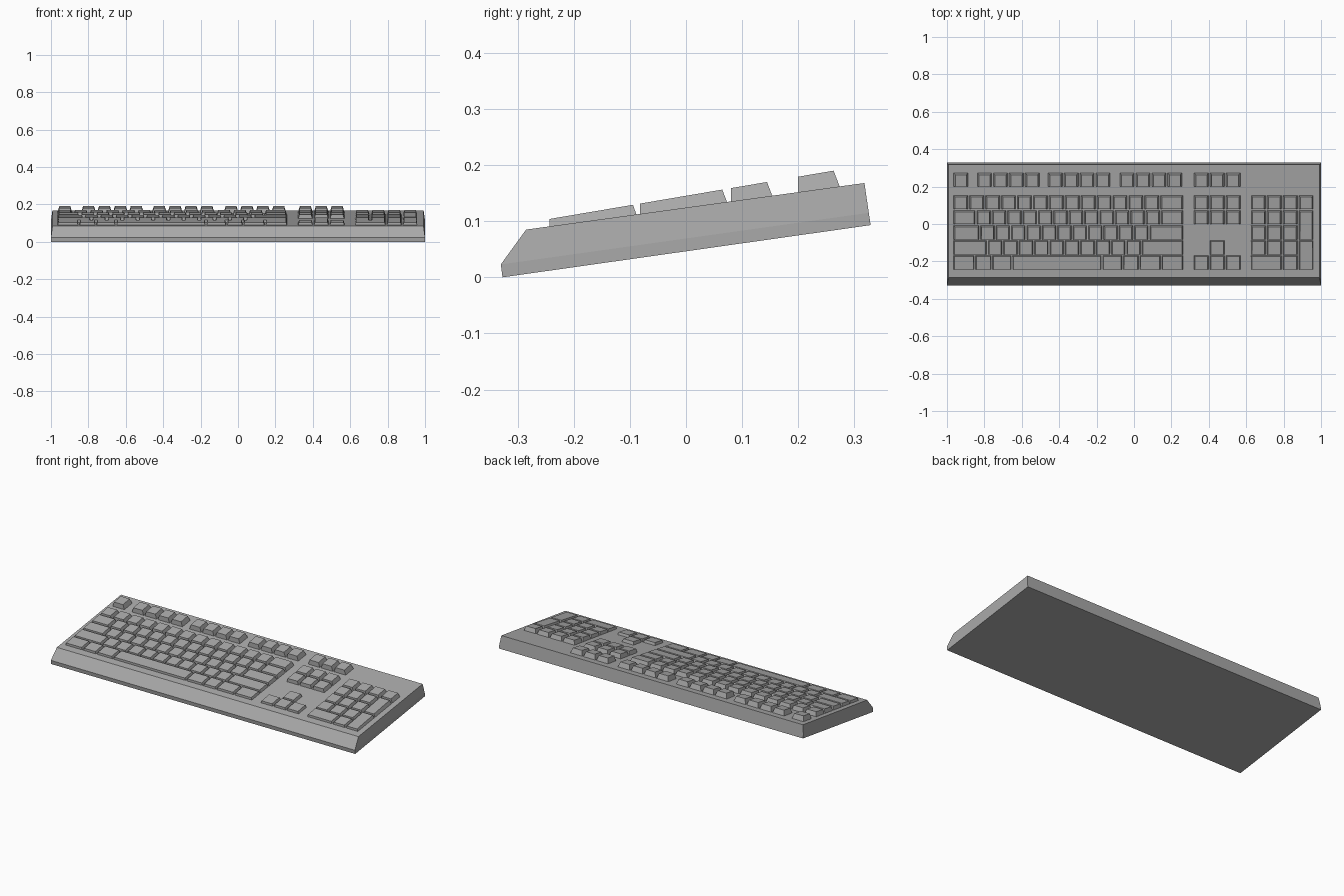
import bpy
import bmesh

cube = bpy.data.objects.get("Cube")
if cube:
    bpy.data.objects.remove(cube, do_unlink=True)

GREY = (0.4, 0.4, 0.4, 1.0)
plastic = bpy.data.materials.new("grey plastic")
plastic.use_nodes = True
plastic.diffuse_color = GREY
plastic.node_tree.nodes["Principled BSDF"].inputs["Base Color"].default_value = GREY


def loft(name, loops):
    """Solid through matching four-point loops, listed from bottom to top."""
    bm = bmesh.new()
    rings = [[bm.verts.new(p) for p in loop] for loop in loops]
    bm.faces.new(rings[0][::-1])
    bm.faces.new(rings[-1])
    for low, high in zip(rings, rings[1:]):
        for i in range(4):
            j = (i + 1) % 4
            bm.faces.new((low[i], low[j], high[j], high[i]))
    bmesh.ops.recalc_face_normals(bm, faces=bm.faces)
    mesh = bpy.data.meshes.new(name)
    bm.to_mesh(mesh)
    bm.free()
    mesh.materials.append(plastic)
    obj = bpy.data.objects.new(name, mesh)
    bpy.context.scene.collection.objects.link(obj)
    return obj


def slab_loop(half, front, back):
    """Sloping rectangle from (y, z) front and back points."""
    return [(-half, *front), (half, *front), (half, *back), (-half, *back)]


# Wedge case: base, crease and slightly narrower top
loft("case", [
    slab_loop(1.0, (-0.327, 0.0), (0.329, 0.093)),
    slab_loop(1.0, (-0.33, 0.023), (0.3258, 0.115)),
    slab_loop(0.992, (-0.285, 0.085), (0.318, 0.168)),
])


def deck(y):
    return 0.085 + 0.1376 * (y + 0.285)


def key_top(y):
    return 0.104 + 0.17 * (y + 0.243)


GAP = 0.007
ROW_PITCH = 0.0807
DEPTH = 0.075


def row_front(row):
    """Rows count up from the space bar; row 5 is the function row."""
    return 0.2 if row == 5 else -0.243 + ROW_PITCH * row


def key(name, x, width, row, rows=1):
    """Keycap with upright front and sloping sides and back."""
    x0, x1 = x, x + width - GAP
    y0 = row_front(row)
    y1 = y0 + DEPTH + ROW_PITCH * (rows - 1)
    inset = 0.4 * (key_top(y1) - deck(y1))
    yb = y1 - inset
    sink = 0.003
    base = [(x0, y0, deck(y0) - sink), (x1, y0, deck(y0) - sink),
            (x1, y1, deck(y1) - sink), (x0, y1, deck(y1) - sink)]
    a, b = x0 + inset * 0.8, x1 - inset * 0.8
    top = [(a, y0, key_top(y0)), (b, y0, key_top(y0)),
           (b, yb, key_top(yb)), (a, yb, key_top(yb))]
    loft(name, [base, top])


def key_run(name, x, row, widths, total):
    """Row of keys whose relative widths fill a total length."""
    unit = total / sum(widths)
    for w in widths:
        key(name, x, w * unit, row)
        x += w * unit


# Main block
LEFT, MAIN = -0.965, 1.234
main_rows = [
    [22, 17, 20, 90, 20.5, 16.5, 22, 22.5],
    [2.25] + [1] * 10 + [2.75],
    [1.75] + [1] * 11 + [2.25],
    [1.5] + [1] * 12 + [1.5],
    [1] * 13 + [1.5],
]
for row, widths in enumerate(main_rows):
    key_run("main_key", LEFT, row, widths, MAIN)

# Function row
PITCH = 0.085
key("escape_key", LEFT, PITCH, 5)
for start in (-0.838, -0.46, -0.076):
    key_run("function_key", start, 5, [1] * 4, PITCH * 4)

# Navigation and arrow keys
NAV = 0.321
for row in (5, 4, 3):
    key_run("navigation_key", NAV, row, [1] * 3, PITCH * 3)
key_run("arrow_key", NAV, 0, [1] * 3, PITCH * 3)
key("arrow_key_up", NAV + PITCH, PITCH, 1)

# Number pad with a double-width key and two tall keys
PAD = 0.626
key_run("pad_key", PAD, 4, [1] * 4, PITCH * 4)
for row in (3, 2, 1):
    key_run("pad_key", PAD, row, [1] * 3, PITCH * 3)
key_run("pad_key", PAD, 0, [2, 1], PITCH * 3)
for row in (0, 2):
    key("pad_tall_key", PAD + PITCH * 3, PITCH, row, rows=2)
